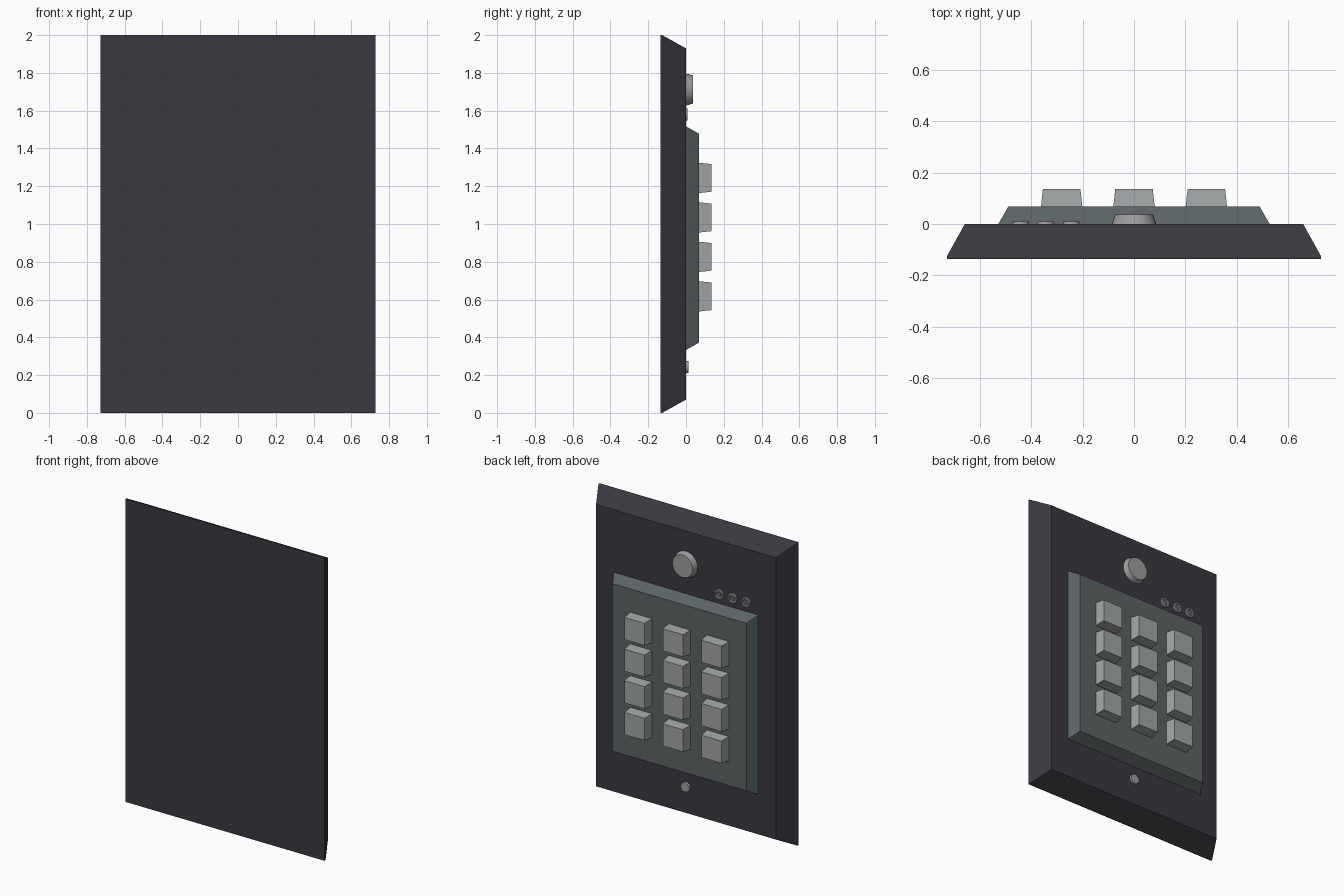
import bpy, bmesh, math

if "Cube" in bpy.data.objects:
    bpy.data.objects.remove(bpy.data.objects["Cube"])


def material(name, rgb):
    m = bpy.data.materials.new(name)
    m.diffuse_color = (*rgb, 1)
    m.use_nodes = True
    m.node_tree.nodes["Principled BSDF"].inputs["Base Color"].default_value = m.diffuse_color
    return m


CASE = material("charcoal", (0.043, 0.040, 0.050))
PLATE = material("slate grey", (0.105, 0.125, 0.128))
KEY = material("key grey", (0.36, 0.38, 0.38))
METAL = material("lens grey", (0.34, 0.34, 0.34))


def loft(name, rings, mat, smooth=False):
    """Closed solid through a list of equal-length rings of points."""
    bm = bmesh.new()
    loops = [[bm.verts.new(p) for p in ring] for ring in rings]
    n = len(loops[0])
    for a, b in zip(loops, loops[1:]):
        for i in range(n):
            bm.faces.new((a[i], a[(i + 1) % n], b[(i + 1) % n], b[i]))
    bm.faces.new(loops[0])
    bm.faces.new(loops[-1])
    bmesh.ops.recalc_face_normals(bm, faces=bm.faces)
    mesh = bpy.data.meshes.new(name)
    bm.to_mesh(mesh)
    bm.free()
    obj = bpy.data.objects.new(name, mesh)
    bpy.context.collection.objects.link(obj)
    mesh.materials.append(mat)
    if smooth:
        bpy.ops.object.select_all(action='DESELECT')
        obj.select_set(True)
        bpy.context.view_layer.objects.active = obj
        bpy.ops.object.shade_smooth_by_angle(angle=math.radians(30))
    return obj


def block(name, cx, cz, sections, mat):
    """Tapered slab: sections are (y, half width, half height)."""
    return loft(name, [[(cx + sx * w, y, cz + sz * h)
                        for sx, sz in ((-1, -1), (1, -1), (1, 1), (-1, 1))]
                       for y, w, h in sections], mat)


def turned(name, cx, cz, profile, mat, n=32):
    """Round part about the y axis: profile is (y, radius)."""
    return loft(name, [[(cx + r * math.cos(math.tau * i / n), y,
                         cz + r * math.sin(math.tau * i / n)) for i in range(n)]
                       for y, r in profile], mat, True)


# Case with a thin lip and sloping sides, and the raised keypad plate
block("case", 0, 1, [(-0.135, 0.727, 1), (-0.126, 0.727, 1), (0, 0.657, 0.93)], CASE)
block("keypad_plate", 0, 0.925, [(-0.005, 0.53, 0.595), (0.068, 0.488, 0.553)], PLATE)

# Twelve keys
for row in range(4):
    for col in range(3):
        block(f"key_{row}_{col}", (col - 1) * 0.281, 1.244 - row * 0.209,
              [(0.06, 0.081, 0.081), (0.135, 0.073, 0.073)], KEY)

# Round lens at the top and small button at the bottom
turned("lens", 0, 1.712, [(-0.005, 0.087), (0.036, 0.074)], METAL)
turned("bottom_button", 0, 0.243, [(-0.005, 0.034), (0.012, 0.031)], METAL, 16)

# Three indicator lights: a rim around a recessed dark centre
for i in range(3):
    x = -0.44 + i * 0.098
    turned(f"indicator_rim_{i}", x, 1.579,
           [(-0.005, 0.034), (0.009, 0.031), (0.009, 0.022), (0.003, 0.018)], METAL, 16)
    turned(f"indicator_centre_{i}", x, 1.579, [(0.002, 0.017), (0.005, 0.017)], PLATE, 16)
